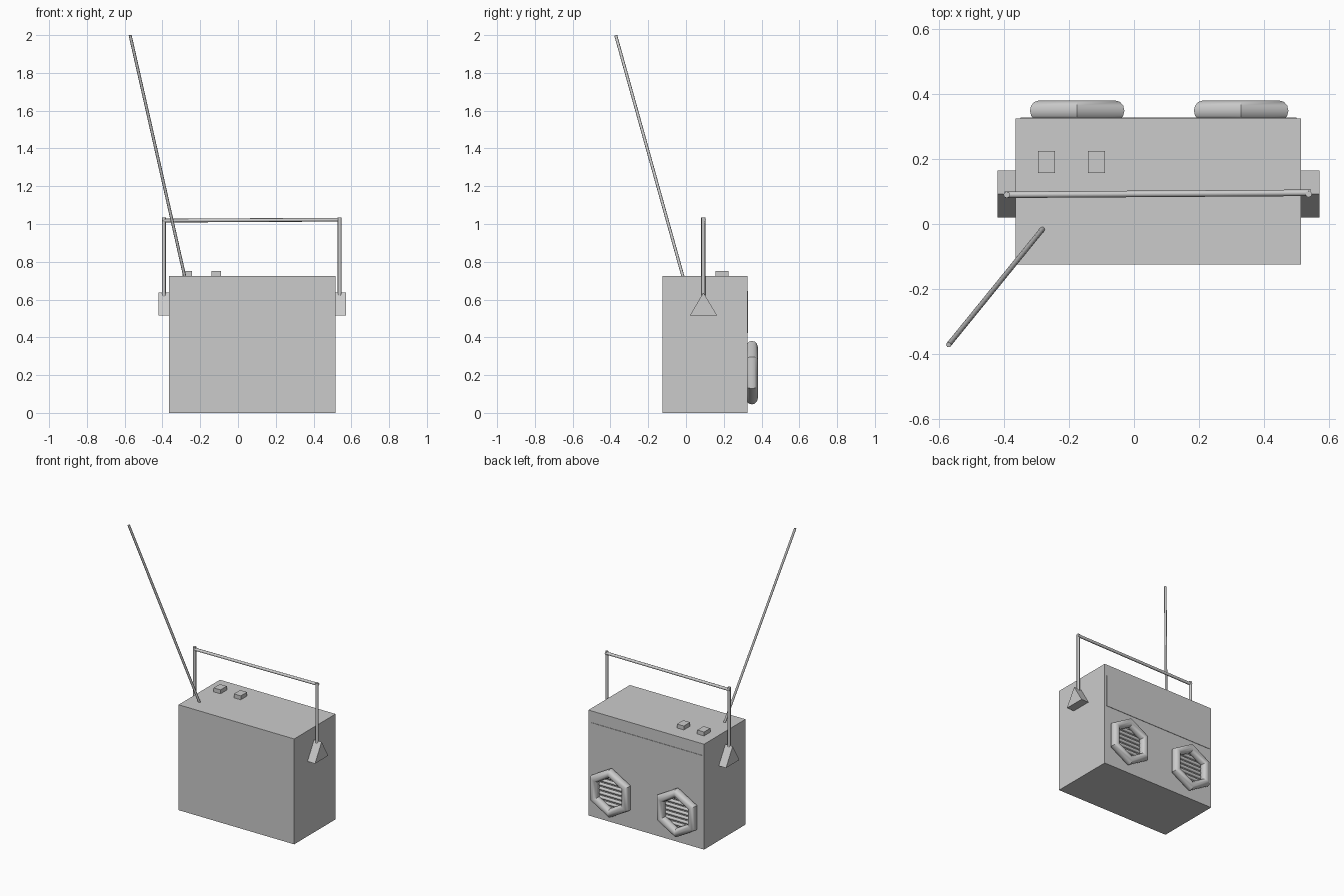
import bpy, math
from mathutils import Vector

if "Cube" in bpy.data.objects:
    bpy.data.objects.remove(bpy.data.objects["Cube"])


def box(name, lo, hi):
    lo, hi = Vector(lo), Vector(hi)
    bpy.ops.mesh.primitive_cube_add(size=1, location=(lo + hi) / 2)
    ob = bpy.context.object
    ob.name = name
    ob.scale = hi - lo
    bpy.ops.object.transform_apply(location=False, rotation=False, scale=True)
    return ob


def rod(name, a, b, r, sides=8):
    a, b = Vector(a), Vector(b)
    d = b - a
    bpy.ops.mesh.primitive_cylinder_add(vertices=sides, radius=r, depth=d.length,
                                        location=(a + b) / 2,
                                        rotation=d.to_track_quat('Z', 'Y').to_euler())
    ob = bpy.context.object
    ob.name = name
    if sides > 6:
        bpy.ops.object.shade_smooth_by_angle(angle=math.radians(50))
    return ob


def bracket(name, x0, x1):
    # triangular prism, apex up
    tri = [(0.02, 0.515), (0.165, 0.515), (0.092, 0.637)]
    verts = [(x, y, z) for x in (x0, x1) for y, z in tri]
    faces = [(0, 2, 1), (3, 4, 5), (0, 1, 4, 3), (1, 2, 5, 4), (2, 0, 3, 5)]
    me = bpy.data.meshes.new(name)
    me.from_pydata(verts, [], faces)
    bpy.context.collection.objects.link(bpy.data.objects.new(name, me))


# Case
box("radio_case", (-0.365, -0.125, 0), (0.515, 0.325, 0.725))

# Thin tuning panel on the speaker side
box("tuning_panel", (-0.35, 0.32, 0.423), (0.5, 0.328, 0.645))

# Push buttons on top
for i, x in enumerate((-0.269, -0.115)):
    box(f"button_{i + 1}", (x - 0.026, 0.157, 0.72), (x + 0.026, 0.225, 0.752))

# Handle with side brackets
bracket("handle_bracket_left", -0.42, -0.36)
bracket("handle_bracket_right", 0.51, 0.572)
rod("handle_post_left", (-0.392, 0.09, 0.6), (-0.392, 0.09, 1.035), 0.01)
rod("handle_post_right", (0.538, 0.092, 0.6), (0.538, 0.092, 1.035), 0.01)
rod("handle_bar", (-0.398, 0.09, 1.018), (0.545, 0.096, 1.023), 0.01)

# Antenna
rod("antenna", (-0.277, -0.01, 0.7), (-0.571, -0.372, 1.999), 0.008)

# Speakers: hexagonal ring and horizontal grille slats
R, r, zc = 0.137, 0.031, 0.213
for side, xc in (("left", -0.175), ("right", 0.33)):
    bpy.ops.mesh.primitive_torus_add(major_segments=6, minor_segments=12,
                                     major_radius=R, minor_radius=r,
                                     location=(xc, 0.349, zc),
                                     rotation=(math.pi / 2, math.pi / 2, 0))
    ring = bpy.context.object
    ring.name = f"speaker_ring_{side}"
    # put the hexagon upright, with a corner at top and bottom
    ring.rotation_euler = (math.pi / 2, math.pi / 6, 0)
    bpy.ops.object.shade_smooth_by_angle(angle=math.radians(40))
    for i in range(7):
        dz = (i - 3) * 0.03
        half = min(R * 0.866, (R - abs(dz)) * 1.732)
        rod(f"grille_slat_{side}_{i + 1}", (xc - half, 0.327, zc + dz),
            (xc + half, 0.327, zc + dz), 0.011)
